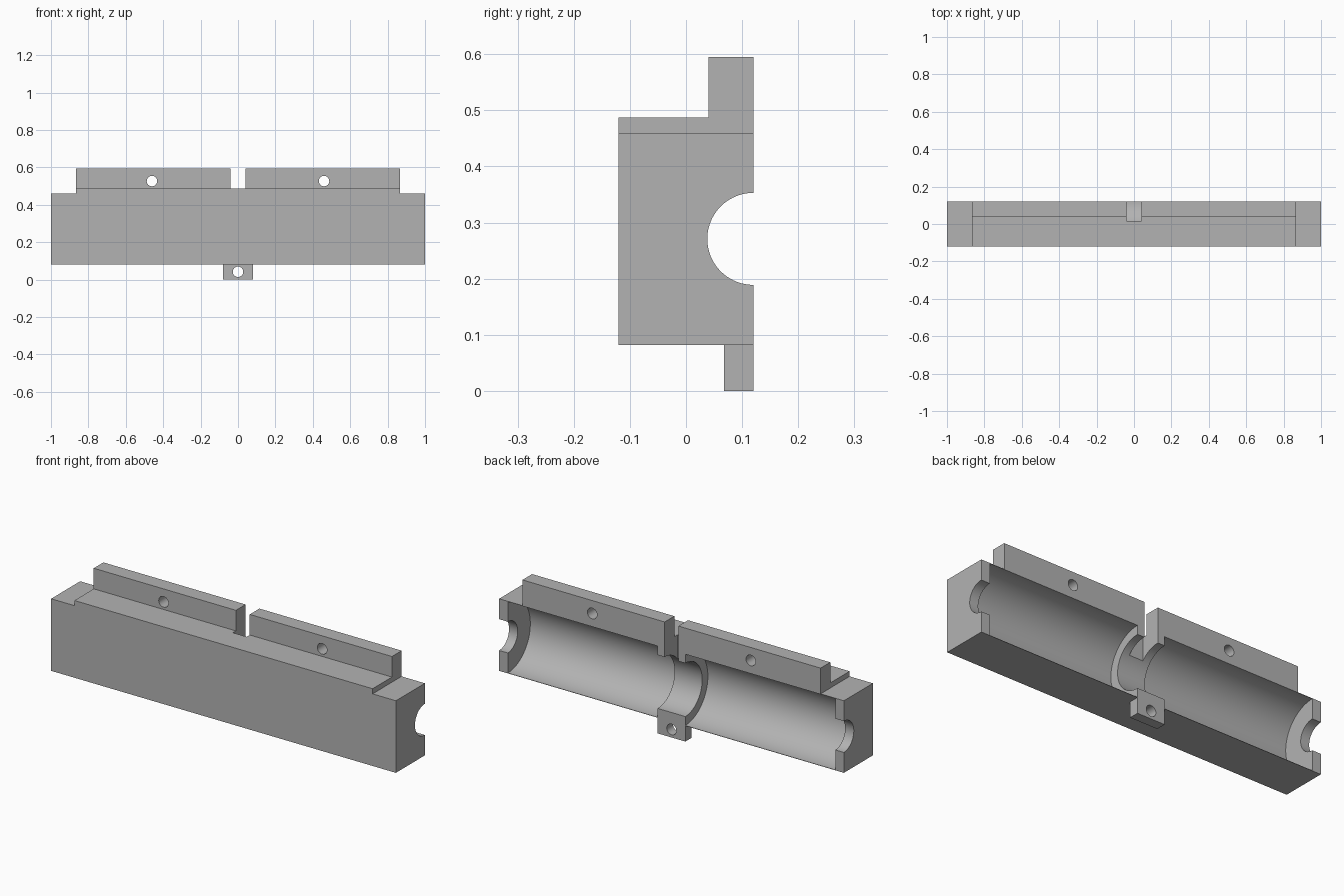
import bpy
import math

if "Cube" in bpy.data.objects:
    bpy.data.objects.remove(bpy.data.objects["Cube"], do_unlink=True)

# Single grey material
grey = bpy.data.materials.new("plain_grey")
grey.use_nodes = True
GREY = (0.45, 0.45, 0.45, 1)
grey.diffuse_color = GREY
grey.node_tree.nodes["Principled BSDF"].inputs["Base Color"].default_value = GREY

BACK = 0.12       # split plane of the half shell
AXIS_Z = 0.271    # height of the bore axis


def box(name, x, y, z):
    """Box from (min, max) pairs."""
    pts = [(a, b, c) for a in x for b in y for c in z]
    faces = [(0, 1, 3, 2), (4, 6, 7, 5), (0, 4, 5, 1),
             (2, 3, 7, 6), (0, 2, 6, 4), (1, 5, 7, 3)]
    mesh = bpy.data.meshes.new(name)
    mesh.from_pydata(pts, [], faces)
    mesh.materials.append(grey)
    ob = bpy.data.objects.new(name, mesh)
    bpy.context.collection.objects.link(ob)
    return ob


def cylinder(name, radius, length, centre, axis, sides=96):
    rot = (0, math.pi / 2, 0) if axis == "x" else (math.pi / 2, 0, 0)
    bpy.ops.mesh.primitive_cylinder_add(vertices=sides, radius=radius,
                                        depth=length, location=centre, rotation=rot)
    ob = bpy.context.object
    ob.name = name
    ob.data.materials.append(grey)
    return ob


def combine(target, other, operation):
    """Apply a boolean and discard the helper."""
    mod = target.modifiers.new(operation, "BOOLEAN")
    mod.operation, mod.object, mod.solver = operation, other, "EXACT"
    bpy.context.view_layer.update()
    bpy.context.view_layer.objects.active = target
    bpy.ops.object.modifier_apply(modifier=mod.name)
    bpy.data.objects.remove(other, do_unlink=True)


# Main block, raised top, upright flange and lower tab
shell = box("half_shell_housing", (-1, 1), (-BACK, BACK), (0.082, 0.46))
combine(shell, box("raised_top", (-0.865, 0.865), (-BACK, BACK), (0.3, 0.487)), "UNION")
combine(shell, box("flange", (-0.865, 0.865), (0.04, BACK), (0.4, 0.595)), "UNION")
combine(shell, box("tab", (-0.08, 0.08), (0.068, BACK), (0, 0.2)), "UNION")

# Two wide chambers, leaving end walls and a middle rib
for side in (-1, 1):
    combine(shell, cylinder("chamber", 0.187, 0.87, (side * 0.515, BACK, AXIS_Z), "x", 128),
            "DIFFERENCE")

# Opening through the rib, and the narrower one through the end walls
combine(shell, cylinder("rib_opening", 0.14, 1, (0, BACK, AXIS_Z), "x"), "DIFFERENCE")
combine(shell, cylinder("end_opening", 0.082, 2.2, (0, BACK, AXIS_Z), "x"), "DIFFERENCE")

# Slot in the top of the rib and flange
combine(shell, box("slot", (-0.04, 0.04), (0.015, 0.2), (AXIS_Z, 0.7)), "DIFFERENCE")

# Screw holes in the flange and tab
for x, z in ((-0.46, 0.527), (0.46, 0.527), (0, 0.042)):
    combine(shell, cylinder("screw_hole", 0.028, 0.2, (x, 0.1, z), "y", 32), "DIFFERENCE")

bpy.ops.object.select_all(action="DESELECT")
shell.select_set(True)
bpy.context.view_layer.objects.active = shell
bpy.ops.object.shade_smooth_by_angle(angle=math.radians(30))
